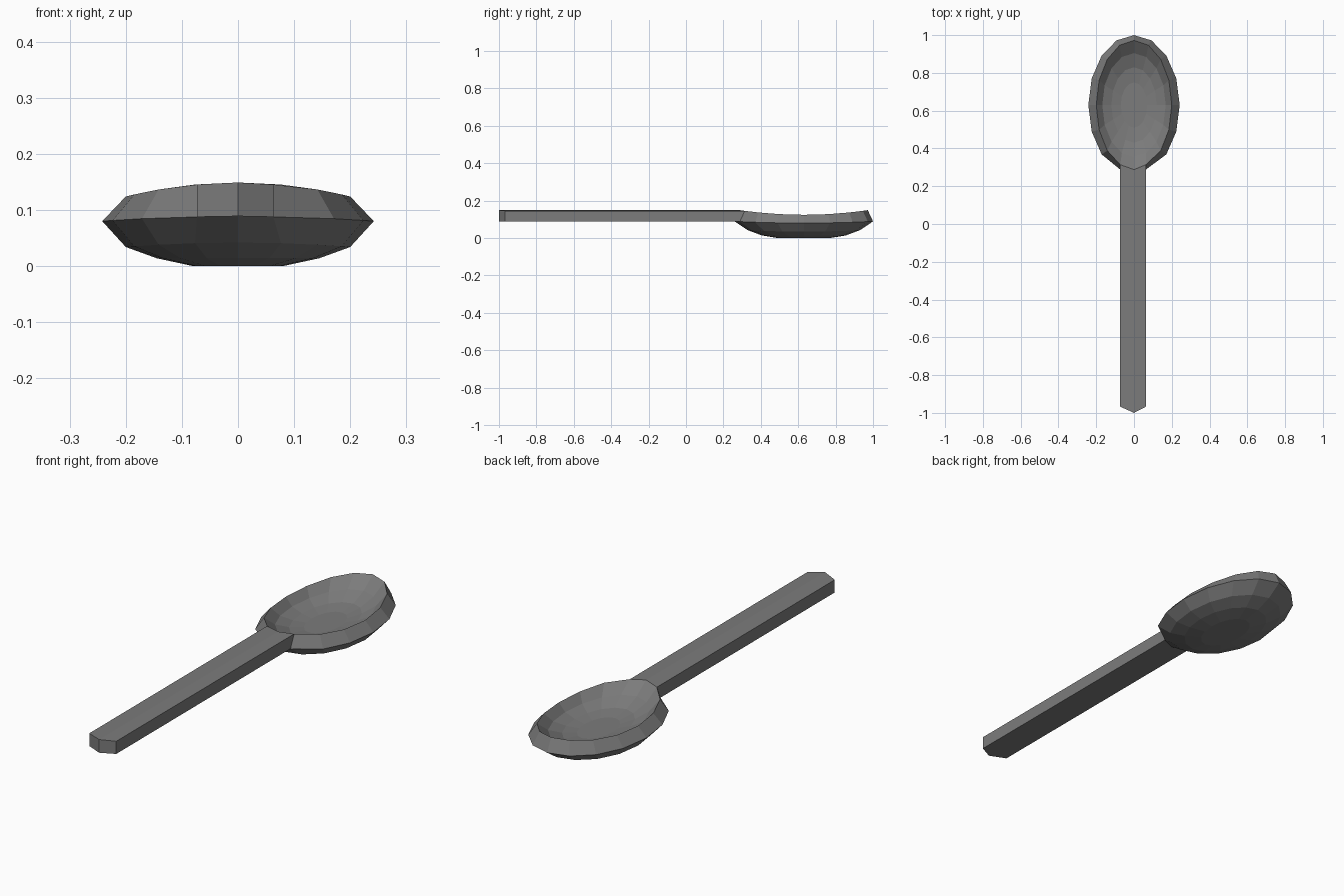
import bpy, bmesh, math

if "Cube" in bpy.data.objects:
    bpy.data.objects.remove(bpy.data.objects["Cube"])

N, CY = 16, 0.63          # bowl sides and bowl centre
BACK = N // 2             # index of the point facing the handle

bm = bmesh.new()


def ring(rx, ry, z, lift):
    """Elliptical ring whose front and back ends rise by lift."""
    pts = []
    for i in range(N):
        a = 2 * math.pi * i / N
        pts.append(bm.verts.new((rx * math.sin(a), CY + ry * math.cos(a),
                                 z + lift * math.cos(a) ** 2)))
    return pts


# Bowl section: underside, outer lip, inner lip, hollow
section = [(0.08, 0.14, 0.0, 0.0), (0.145, 0.225, 0.014, 0.0),
           (0.20, 0.30, 0.034, 0.008), (0.242, 0.37, 0.08, 0.009),
           (0.20, 0.342, 0.124, 0.025), (0.168, 0.275, 0.088, 0.012),
           (0.12, 0.20, 0.070, 0.0), (0.07, 0.12, 0.06, 0.0)]
rings = [ring(*s) for s in section]
outer, inner = rings[3], rings[4]

# Fit the lip to the handle width
for lip in (outer, inner):
    lip[BACK - 1].co.x = 0.063
    lip[BACK + 1].co.x = -0.073

# Bowl skin, left open where the handle joins the lip
for lo, hi in zip(rings, rings[1:]):
    for i in range(N):
        if lo is outer and i in (BACK - 1, BACK):
            continue
        j = (i + 1) % N
        bm.faces.new((lo[i], lo[j], hi[j], hi[i]))
bm.faces.new(rings[0])
bm.faces.new(rings[-1])

# Handle, continued from the opening to a shallow pointed end
start = outer[BACK - 1:BACK + 2] + inner[BACK - 1:BACK + 2][::-1]
end = []
for v in start:
    middle = v in (outer[BACK], inner[BACK])
    end.append(bm.verts.new((v.co.x, -1.0 if middle else -0.967, v.co.z)))
for i in range(6):
    j = (i + 1) % 6
    bm.faces.new((start[i], start[j], end[j], end[i]))
bm.faces.new((end[0], end[1], end[4], end[5]))
bm.faces.new((end[1], end[2], end[3], end[4]))

bmesh.ops.recalc_face_normals(bm, faces=bm.faces)
mesh = bpy.data.meshes.new("spoon")
bm.to_mesh(mesh)
bm.free()

# Dark grey metal
metal = bpy.data.materials.new("dark_grey")
metal.diffuse_color = (0.2, 0.2, 0.2, 1)
metal.use_nodes = True
metal.node_tree.nodes["Principled BSDF"].inputs["Base Color"].default_value = metal.diffuse_color
mesh.materials.append(metal)
bpy.context.collection.objects.link(bpy.data.objects.new("spoon", mesh))
